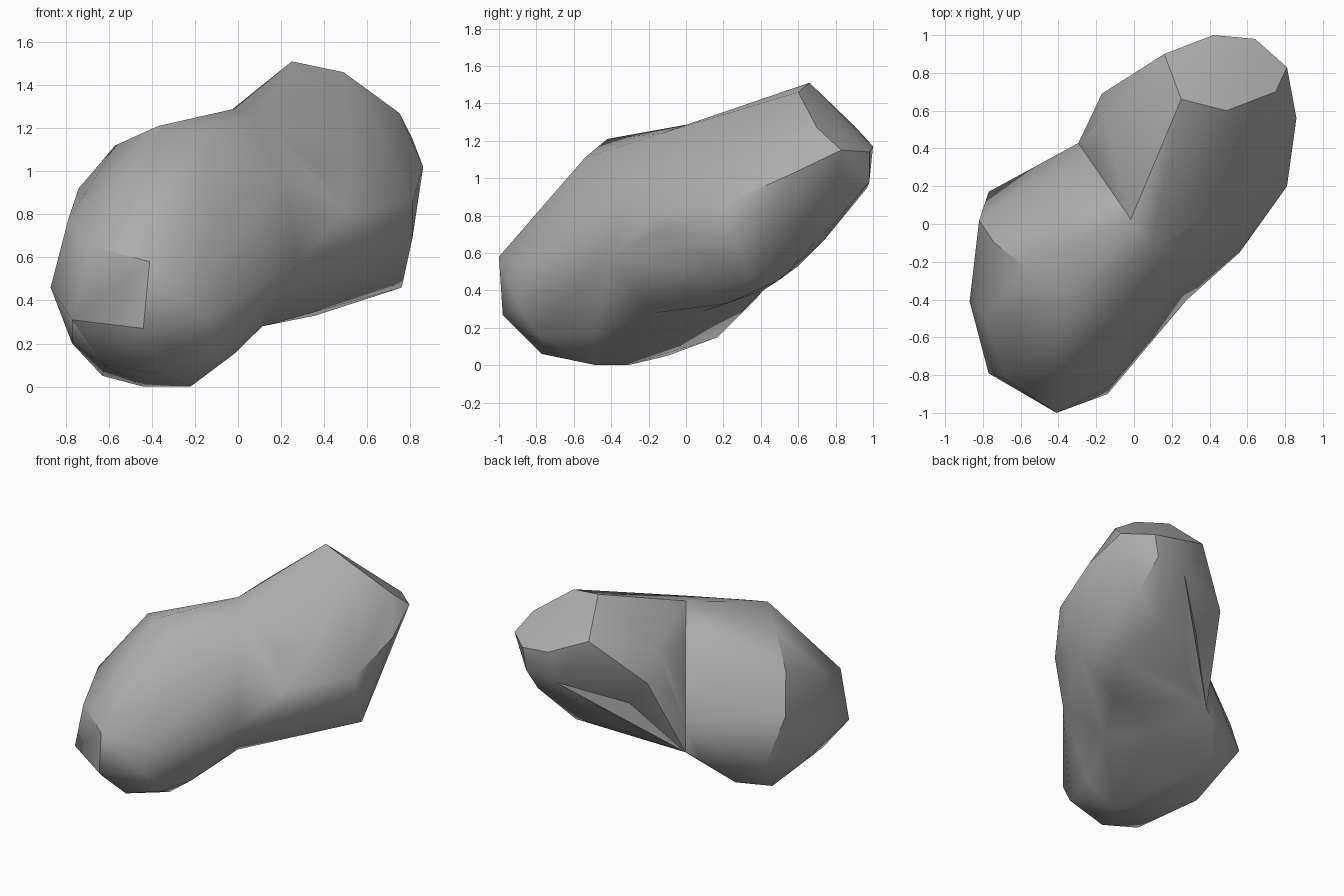
import bpy
import bmesh
import math
from mathutils import Vector

cube = bpy.data.objects.get("Cube")
if cube:
    bpy.data.objects.remove(cube, do_unlink=True)

# Plain stone colour
stone = bpy.data.materials.new("stone grey")
stone.use_nodes = True
grey = (0.42, 0.42, 0.42, 1)
stone.diffuse_color = grey
stone.node_tree.nodes["Principled BSDF"].inputs["Base Color"].default_value = grey

# Waist outline: a narrow upright section between the two lobes (across, height)
across = Vector((-0.57, 0.83, 0)).normalized()
outline = [(-.49, .57), (-.38, .94), (-.16, 1.24), (.03, 1.29), (.26, 1.11),
           (.42, .83), (.52, .62), (.5, .4), (.12, .29), (-.2, .28)]
waist = [across * s + Vector((0, 0, z)) for s, z in outline]

# Corner points of the low front lobe
low_lobe = [(-.41, -1, .58), (-.68, -.82, .65), (-.77, -.79, .31), (-.44, -.98, .27),
            (-.14, -.9, .32), (-.1, -.78, .15), (-.37, -.77, .06), (-.62, -.7, .1),
            (-.13, -.86, .53), (-.12, -.54, 1.11), (-.37, -.42, 1.21),
            (-.57, -.23, 1.12), (-.74, -.1, .92), (-.79, -.49, .77),
            (-.87, -.41, .46), (-.82, .02, .65), (-.77, .17, .36), (-.77, -.25, .2),
            (-.52, .17, .15), (-.63, -.1, .05), (-.44, -.31, 0), (-.22, -.48, 0),
            (-.02, -.5, .15), (0, -.65, .5), (-.38, .37, .35), (-.34, .39, .62),
            (-.34, .31, .81), (-.26, .11, 1.15), (-.12, -.14, 1.25)]

# Corner points of the high rear lobe
high_lobe = [(.25, .66, 1.51), (.49, .6, 1.46), (.75, .7, 1.27), (.16, .9, 1.28),
             (.42, 1, 1.17), (.64, .98, 1.14), (.61, .98, .98), (.38, .97, .95),
             (.81, .83, 1.15), (.86, .56, 1.02), (.71, .8, .96), (.64, .47, 1.22),
             (.3, .25, 1.33), (.53, .13, 1.07), (.5, -.16, .82), (.56, -.15, .72),
             (.81, .2, .86), (.81, .24, .69), (.76, .35, .46), (.55, .49, .45),
             (.36, .22, .33), (-.11, .49, .45), (.05, .6, .53), (.38, .74, .67),
             (.64, .8, .77), (-.17, .69, .98), (-.16, .55, 1.18), (-.24, .49, .84)]


def add_lobe(bm, corners):
    """Skin one lobe together with the waist, leaving the waist open."""
    ring = [bm.verts.new(p) for p in waist]
    verts = ring + [bm.verts.new(p) for p in corners]
    result = bmesh.ops.convex_hull(bm, input=verts)
    loose = [v for v in result["geom_interior"] if isinstance(v, bmesh.types.BMVert)]
    bmesh.ops.delete(bm, geom=loose, context="VERTS")
    ring = {v for v in ring if v.is_valid}
    inner = [f for f in bm.faces if all(v in ring for v in f.verts)]
    bmesh.ops.delete(bm, geom=inner, context="FACES")


def dent(bm, spot, depth):
    """Press a shallow hollow into the face nearest to a spot."""
    spot = Vector(spot)
    face = min(bm.faces, key=lambda f: (f.calc_center_median() - spot).length)
    normal = face.normal.copy()
    tip = bmesh.ops.poke(bm, faces=[face])["verts"][0]
    tip.co -= normal * depth


bm = bmesh.new()
add_lobe(bm, low_lobe)
add_lobe(bm, high_lobe)
bmesh.ops.remove_doubles(bm, verts=bm.verts, dist=0.005)
bmesh.ops.recalc_face_normals(bm, faces=bm.faces)
dent(bm, (.4, .05, 1.08), 0.03)
dent(bm, (-.08, .57, .7), 0.05)

mesh = bpy.data.meshes.new("asteroid")
bm.to_mesh(mesh)
bm.free()
mesh.materials.append(stone)
asteroid = bpy.data.objects.new("asteroid", mesh)
bpy.context.collection.objects.link(asteroid)

# Soft shading with crisp edges where the rock turns sharply
bpy.context.view_layer.objects.active = asteroid
asteroid.select_set(True)
bpy.ops.object.shade_smooth_by_angle(angle=math.radians(36))
